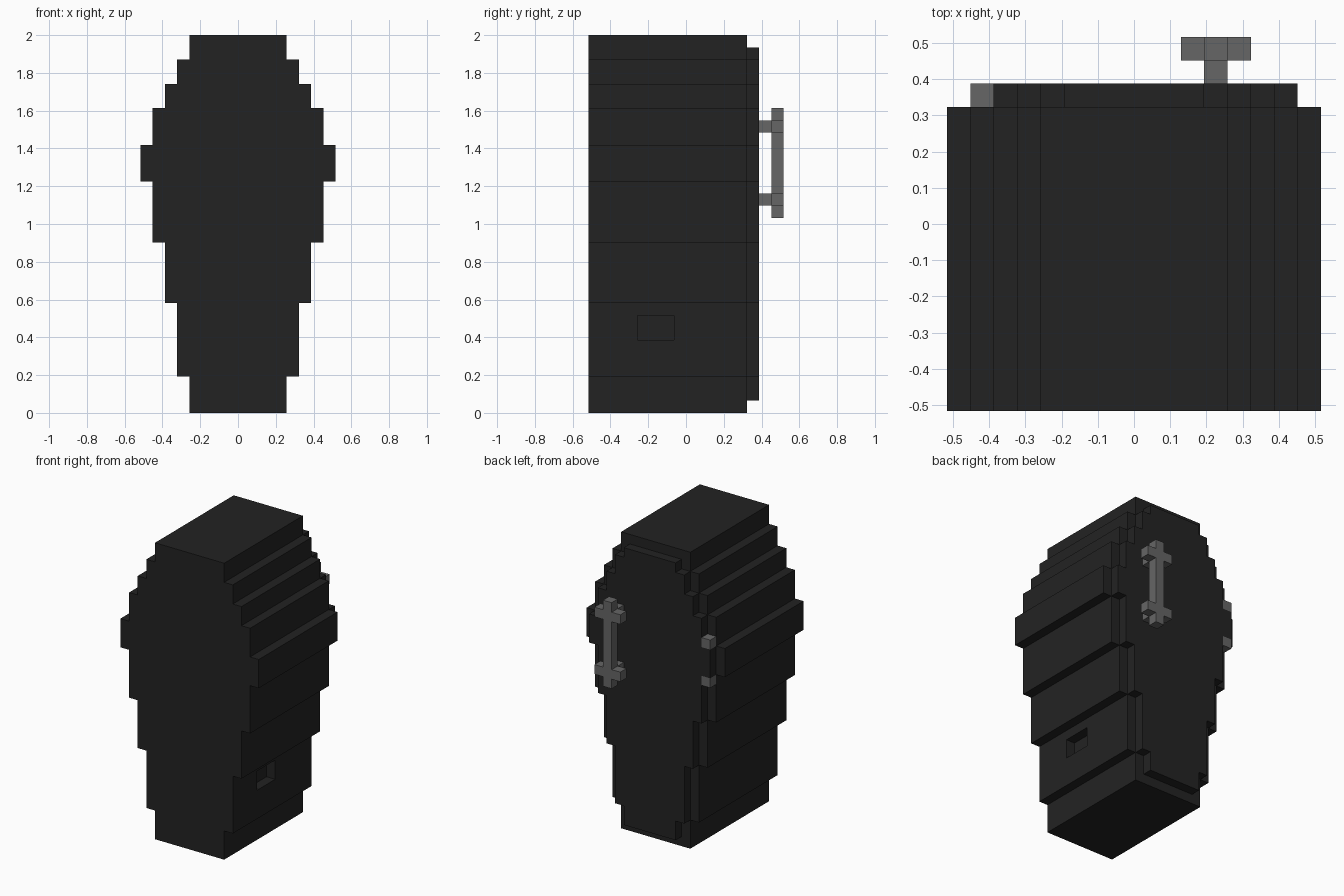
import bpy
import bmesh
from mathutils import Vector

old = bpy.data.objects.get("Cube")
if old:
    bpy.data.objects.remove(old, do_unlink=True)

U = 2 / 31  # one block of the model


def make_material(name, value):
    mat = bpy.data.materials.new(name)
    mat.use_nodes = True
    colour = (value, value, value, 1)
    mat.diffuse_color = colour
    mat.node_tree.nodes["Principled BSDF"].inputs["Base Color"].default_value = colour
    return mat


BLACK = make_material("black wood", 0.0165)
GREY = make_material("grey metal", 0.133)


def make_object(name, bm, mat):
    bmesh.ops.recalc_face_normals(bm, faces=bm.faces)
    mesh = bpy.data.meshes.new(name)
    bm.to_mesh(mesh)
    bm.free()
    mesh.materials.append(mat)
    obj = bpy.data.objects.new(name, mesh)
    bpy.context.collection.objects.link(obj)
    return obj


def add_box(bm, low, high):
    """Add a box between two corners given in blocks."""
    low, high = Vector(low) * U, Vector(high) * U
    verts = bmesh.ops.create_cube(bm, size=1)["verts"]
    for v in verts:
        v.co = (low + high) / 2 + v.co * (high - low)


def stepped_slab(name, steps, y0, y1):
    """Extrude a mirrored stepped outline; steps are (half width, bottom, top)."""
    side = [p for half, z0, z1 in steps for p in ((half, z0), (half, z1))]
    outline = side + [(-x, z) for x, z in reversed(side)]
    bm = bmesh.new()
    face = bm.faces.new([bm.verts.new((x * U, y0 * U, z * U)) for x, z in outline])
    result = bmesh.ops.extrude_face_region(bm, geom=[face], use_keep_orig=True)
    moved = [g for g in result["geom"] if isinstance(g, bmesh.types.BMVert)]
    bmesh.ops.translate(bm, verts=moved, vec=(0, (y1 - y0) * U, 0))
    return make_object(name, bm, BLACK)


# Body and lid share one stepped outline, the lid being one block smaller
levels = [0, 3, 9, 14, 19, 22, 25, 27, 29, 31]
halves = [4, 5, 6, 7, 8, 7, 6, 5, 4]
steps = list(zip(halves, levels, levels[1:]))
body = stepped_slab("coffin_body", steps, -8, 5)
lid_steps = [(h - 1, max(a, 1), min(b, 30)) for h, a, b in steps]
stepped_slab("coffin_lid", lid_steps, 5, 6)

# Small recess in the left side of the body
bm = bmesh.new()
add_box(bm, (4, -4, 6), (6, -1, 8))
cutter = make_object("recess_cutter", bm, BLACK)
cutter.hide_render = True
cut = body.modifiers.new("recess", "BOOLEAN")
cut.operation = "DIFFERENCE"
cut.solver = "EXACT"
cut.object = cutter
bpy.context.view_layer.objects.active = body
bpy.ops.object.modifier_apply(modifier=cut.name)
bpy.data.objects.remove(cutter, do_unlink=True)

# Handle: upright bar with a cross arm and a post near each end
bm = bmesh.new()
add_box(bm, (3, 7, 16), (4, 8, 25))
for z in (17, 23):
    add_box(bm, (2, 7, z), (3, 8, z + 1))
    add_box(bm, (4, 7, z), (5, 8, z + 1))
    add_box(bm, (3, 6, z), (4, 7, z + 1))
make_object("lid_handle", bm, GREY)

# Hinges on the right edge of the lid
for name, z in (("lower_hinge", 18), ("upper_hinge", 22)):
    bm = bmesh.new()
    add_box(bm, (-7, 5, z), (-6, 6, z + 1))
    make_object(name, bm, GREY)
